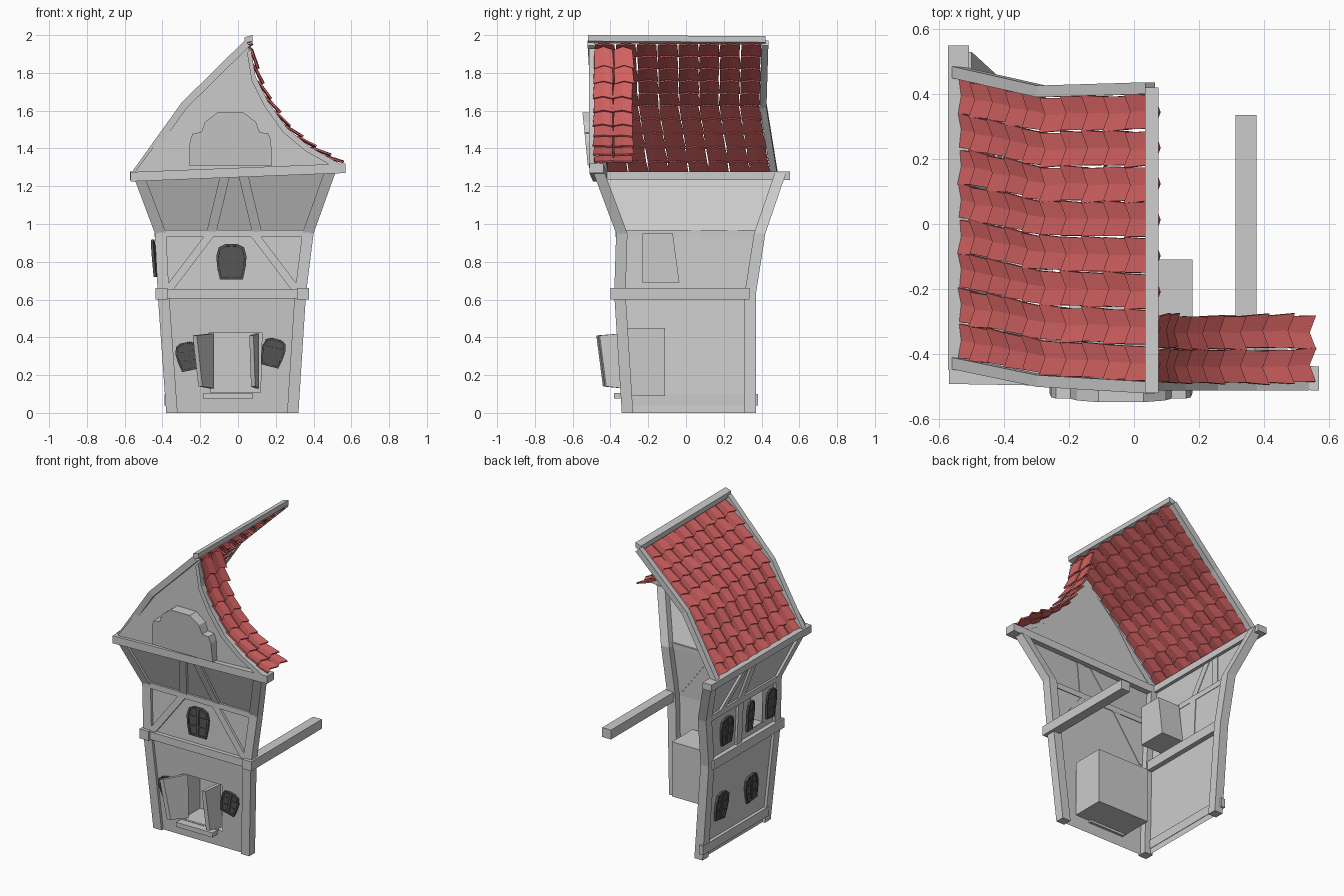
import bpy, bmesh, random
from math import sin, cos, radians
from mathutils import Vector as V

if "Cube" in bpy.data.objects:
    bpy.data.objects.remove(bpy.data.objects["Cube"])
random.seed(3)

def mat(name, c):
    m = bpy.data.materials.new(name)
    m.diffuse_color = (*c, 1)
    m.use_nodes = True
    m.node_tree.nodes["Principled BSDF"].inputs["Base Color"].default_value = m.diffuse_color
    return m
RED, DARK = mat("roof_red", (0.65, 0.12, 0.12)), mat("window_dark", (0.09, 0.09, 0.09))

def make(name, parts, m=None, fix=True):
    bm = bmesh.new()
    for vs, fs in parts:
        b = [bm.verts.new(v) for v in vs]
        for f in fs:
            bm.faces.new([b[i] for i in f])
    if fix:
        bmesh.ops.recalc_face_normals(bm, faces=bm.faces[:])
    me = bpy.data.meshes.new(name)
    bm.to_mesh(me); bm.free()
    ob = bpy.data.objects.new(name, me)
    bpy.context.collection.objects.link(ob)
    if m:
        me.materials.append(m)
    return ob

def tube(rings, closed=False, caps=(True, True)):
    k, n = len(rings[0]), len(rings)
    fs = [(i*k+j, i*k+(j+1) % k, (i+1) % n*k+(j+1) % k, (i+1) % n*k+j)
          for i in range(n if closed else n-1) for j in range(k)]
    if not closed:
        fs += [tuple(range(k))] * caps[0] + [tuple(range((n-1)*k, n*k))] * caps[1]
    return [v for r in rings for v in r], fs

def bar(pts, a, b):
    # square-section bar along a path, half-extents a and b
    a, b = V(a), V(b)
    return tube([[V(p)+a+b, V(p)-a+b, V(p)-a-b, V(p)+a-b] for p in pts])

def beam(name, pts, a, b):
    return make(name, [bar(pts, a, b)])

def box(lo, hi, caps=(True, True)):
    return tube([[(lo[0], y, lo[2]), (hi[0], y, lo[2]), (hi[0], y, hi[2]), (lo[0], y, hi[2])]
                 for y in (lo[1], hi[1])], caps=caps)

def prism(pts, d):
    return tube([[V(p) for p in pts], [V(p)+V(d) for p in pts]])

# storey levels: z, left x, right x, front y, back y
LEV = [(0, -.38, .32, -.34, .37), (.63, -.425, .36, -.38, .37),
       (.95, -.44, .40, -.37, .42), (1.27, -.56, .515, -.49, .53)]
def at(z):
    for p, q in zip(LEV, LEV[1:]):
        if z <= q[0]:
            break
    t = (z-p[0])/(q[0]-p[0])
    return [p[i]+(q[i]-p[i])*t for i in range(1, 5)]

def patch(bl, br, tr, tl, hole=None):
    bl, br, tr, tl = map(V, (bl, br, tr, tl))
    us, vs = [0, 1], [0, 1]
    if hole:
        us, vs = [0, hole[0], hole[1], 1], [0, hole[2], hole[3], 1]
    pts = [bl.lerp(br, u).lerp(tl.lerp(tr, u), v) for v in vs for u in us]
    n = len(us)
    return pts, [(j*n+i, j*n+i+1, (j+1)*n+i+1, (j+1)*n+i) for j in range(n-1) for i in range(n-1)
                 if not (hole and i == j == 1)]

# wall sheets: only the front and left sides exist
I = .018
front, left = [], []
for k, (p, q) in enumerate(zip(LEV, LEV[1:])):
    c = lambda r, s: (r[1]+I if s else r[2]-I, r[3]+I, r[0])
    front.append(patch(c(p, 1), c(p, 0), c(q, 0), c(q, 1), (.33, .72, .17, .67) if k == 0 else None))
    d = lambda r, s: (r[1]+I, r[4]-I if s else r[3]+I, r[0])
    left.append(patch(d(p, 1), d(p, 0), d(q, 0), d(q, 1), (.63, .79, .22, .9) if k == 1 else None))
make("front_wall", front, fix=False)
make("left_wall", left, fix=False)
make("door_recess", [box((-.2, -.325, .09), (.18, -.11, .45), (False, True))])
make("window_recess", [tube([[(x, -.23, .69), (x, -.035, .69), (x, -.07, .95), (x, -.23, .95)]
                             for x in (-.41, -.25)], caps=(False, True))])

# roof edge lines, top to bottom: x, z, front y, back y
L_ROOF = [(.05, 1.97, -.485, .40), (-.285, 1.64, -.465, .39), (-.55, 1.27, -.41, .45)]
R_ROOF = [(.07, 1.93), (.095, 1.78), (.16, 1.65), (.26, 1.51), (.38, 1.41), (.54, 1.32)]

# gable sheet
gable = [(-.55, -.475, 1.27)] + [(x, -.475, z-.01) for x, z, *_ in L_ROOF[1::-1]] \
    + [(x-.01, -.475, z-.01) for x, z in R_ROOF]
make("gable", [(gable, [tuple(range(len(gable)))[::-1]])], fix=False)

# arched gable plaque
half = [(-.26, 1.31), (-.255, 1.44), (-.24, 1.48), (-.195, 1.485), (-.175, 1.54), (-.11, 1.59)]
arch = half + [(-.08-x, z) for x, z in half[::-1]]
make("gable_plaque", [tube([[(x, -.52-(z-1.31)*.1, z) for x, z in arch], [(x, -.477, z) for x, z in arch]],
                           caps=(True, False))])

# corner posts
for n, xi, yi in (("front_left", 0, 2), ("front_right", 1, 2), ("back_left", 0, 3)):
    beam("post_"+n, [(r[1+xi]+(.03, -.03)[xi], r[1+yi]+(.03 if yi == 2 else -.03), r[0]) for r in LEV],
         (.03, 0, 0), (0, .03, 0))

# horizontal timbers
beam("side_beam_left", [(-.405, -.4, .63), (-.405, .335, .63)], (.033, 0, 0), (0, 0, .031))
beam("side_beam_right", [(.345, -.4, .63), (.345, .335, .63)], (.032, 0, 0), (0, 0, .031))
beam("front_beam", [(-.40, -.375, .63), (.34, -.375, .63)], (0, .013, 0), (0, 0, .025))
beam("front_rail", [(-.42, -.36, .95), (.38, -.36, .95)], (0, .012, 0), (0, 0, .018))
beam("left_rail", [(-.43, -.35, .95), (-.43, .4, .95)], (.012, 0, 0), (0, 0, .018))
beam("left_base_beam", [(-.376, -.31, .07), (-.376, .38, .07)], (.014, 0, 0), (0, 0, .03))
beam("eave_front", [(-.57, -.455, 1.25), (.57, -.475, 1.295)], (0, .037, 0), (0, 0, .025))
beam("eave_left", [(-.54, -.45, 1.255), (-.54, .55, 1.255)], (.033, 0, 0), (0, 0, .022))

# braces and studs
def front_stud(n, x0, z0, x1, z1):
    beam(n, [(x0, at(z0)[2]+.012, z0), (x1, at(z1)[2]+.012, z1)], (.026, 0, 0), (0, .01, 0))
def left_stud(n, y0, z0, y1, z1):
    beam(n, [(at(z0)[0]+.012, y0, z0), (at(z1)[0]+.012, y1, z1)], (0, .026, 0), (.01, 0, 0))
for s, n in ((-1, "l"), (1, "r")):
    front_stud("front_brace_"+n, -.03+s*.34, .65, -.03+s*.12, .94)
    front_stud("upper_brace_"+n, -.02+s*.12, .96, -.02+s*.05, 1.25)
left_stud("left_stud", .05, .64, .05, .95)
left_stud("left_upper_stud", .05, .96, .05, 1.25)
left_stud("left_upper_brace", .25, .96, .12, 1.25)

# roof tiles: shallow troughs with notched lower edges, overlapping
def sample(path, t):
    path = [V(p) for p in path]
    seg = [((b-a)[0]**2+(b-a)[1]**2)**.5 for a, b in zip(path, path[1:])]
    s = t*sum(seg)
    for i, l in enumerate(seg):
        if s <= l or i == len(seg)-1:
            return path[i]+(path[i+1]-path[i])*(s/l), (path[i+1]-path[i])/l
        s -= l

def tiles(name, path, cols, rows, sink):
    parts = []
    for r in range(rows):
        for c in range(cols):
            vs, skew = [], random.uniform(-.006, .006)
            for t, lift, w in ((r/rows, 0, .93), (min((r+1.15)/rows, 1.0), .018, 1.0)):
                p, d = sample(path, t)
                nx, nz = d[1], -d[0]
                if nz < 0:
                    nx, nz = -nx, -nz
                for k, h, f in ((-.5, .005, .008), (0, -.004, -.01), (.5, .005, .008)):
                    y = p[2]+(p[3]-p[2])*(c+.5+k*w)/cols
                    e = lift+h+k*skew-sink
                    vs.append((p[0]+nx*e+d[0]*f, y+skew*(lift > .01), p[1]+nz*e+d[1]*f))
            parts.append((vs, [(0, 3, 4, 1), (1, 4, 5, 2)]))
    ob = make(name, parts, RED)
    m = ob.modifiers.new("thick", 'SOLIDIFY')
    m.thickness, m.offset = .009, 0
tiles("roof_tiles_left", L_ROOF, 8, 10, .028)
tiles("roof_tiles_right", [(x+.005, z, -.49, -.28) for x, z in R_ROOF], 2, 9, .008)

# barge boards and ridge
beam("barge_front", [(x, y-.018, z-.012) for x, z, y, _ in L_ROOF], (0, .018, 0), (-.014, 0, .014))
beam("barge_back", [(x, y+.018, z-.012) for x, z, _, y in L_ROOF], (0, .018, 0), (-.014, 0, .014))
beam("barge_right", [(x-.012, -.493, z-.012) for x, z in R_ROOF], (0, .02, 0), (.01, 0, .012))
beam("ridge_board", [(.055, -.52, 1.978), (.055, .42, 1.972)], (.021, 0, .006), (0, 0, .016))

# windows: bulging arched frame, pane and glazing bars, lying on the sloped wall
SHAPE = [(-.38, -.5), (.38, -.5), (.47, -.15), (.5, .15), (.42, .4), (.2, .49), (-.2, .49), (-.42, .4),
         (-.5, .15), (-.47, -.15)]
def window(name, c, u, lean, w, h, tilt=0, leaf=False):
    u, c, up = V(u).normalized(), V(c), V(lean).normalized()
    n = u.cross(up)
    a = radians(tilt)
    U, W = u*cos(a)+up*sin(a), up*cos(a)-u*sin(a)
    P = lambda x, y, d=0: c+U*(x*w)+W*(y*h)+n*d
    parts = [prism([P(x, y, .002) for x, y in SHAPE], n*.006),
             tube([[P(x, y, .002), P(x, y, .016), P(x*.84, y*.88, .016), P(x*.84, y*.88, .002)]
                   for x, y in SHAPE], closed=True)]
    if not leaf:
        parts.append(bar([P(0, -.46, .009), P(0, .46, .009)], U*.008, n*.006))
    for y in (-.17, .15):
        parts.append(bar([P(-.44, y, .008), P(.44, y, .008)], W*.004, n*.005))
    make(name, parts, DARK)

for n, x, z, w, h, t in (("lower_right", .185, .32, .125, .15, -14), ("lower_left", -.265, .30, .125, .15, 12),
                         ("upper", -.035, .80, .16, .19, 0)):
    window("window_front_"+n, (x, at(z)[2]+I, z), (1, 0, 0), (0, at(z+.05)[2]-at(z-.05)[2], .1), w, h, t)
for n, y, z, t in (("lower_front", -.12, .30, 8), ("lower_back", .19, .30, -8), ("upper_back", .18, .80, 0)):
    window("window_left_"+n, (at(z)[0]+I, y, z), (0, -1, 0), (at(z+.05)[0]-at(z-.05)[0], 0, .1), .13, .18, t)
# open casements of the left upper window
window("casement_front", (-.435, -.255, .82), (-.12, -1, 0), (-.08, 0, 1), .085, .2, 0, True)
window("casement_back", (-.435, -.035, .82), (.12, -1, 0), (-.08, 0, 1), .085, .2, 0, True)

# open door leaves and step
def door(n, hx, ox, oy, d):
    make(n, [prism([(hx, -.34, .13), (ox+d*.3, oy+.035, .14), (ox, oy, .41), (hx, -.345, .42)], (.022, .008, 0))])
door("door_left", -.15, -.24, -.475, .1)
door("door_right", .09, .06, -.465, .03)
make("door_step", [box((-.185, -.38, .075), (.08, -.31, .105))])
